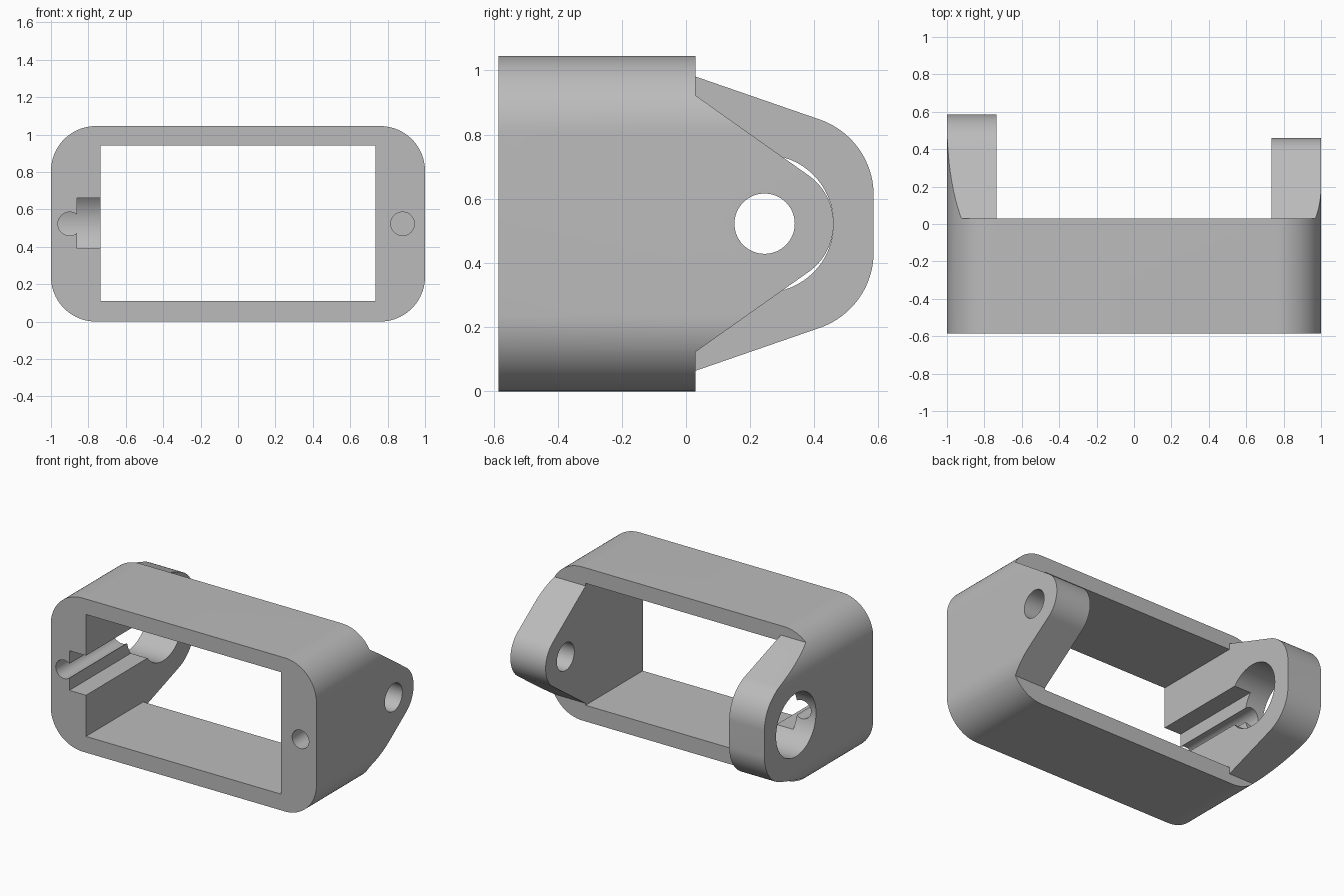
import bpy, bmesh
from math import cos, sin, radians, tau

cube = bpy.data.objects.get("Cube")
if cube:
    bpy.data.objects.remove(cube, do_unlink=True)

END, BACK, FRONT = 0.585, 0.03, -0.585   # lug tip, frame back, frame front
H, MID = 1.045, 0.5225                   # height and its middle
WALL, PIVOT = 0.735, 0.245               # inner wall x, pivot hole y

grey = bpy.data.materials.new("plain grey")
grey.use_nodes = True
grey.diffuse_color = (0.5, 0.5, 0.5, 1)
grey.node_tree.nodes["Principled BSDF"].inputs["Base Color"].default_value = grey.diffuse_color


def arc(cu, cv, r, a0, a1, steps=20):
    angles = [radians(a0 + (a1 - a0) * i / steps) for i in range(steps + 1)]
    return [(cu + r * cos(a), cv + r * sin(a)) for a in angles]


def circle(cu, cv, r, steps=64):
    return [(cu + r * cos(tau * i / steps), cv + r * sin(tau * i / steps)) for i in range(steps)]


def rect(u0, u1, v0, v1):
    return [(u0, v0), (u1, v0), (u1, v1), (u0, v1)]


def prism(name, profile, axis, lo, hi):
    """Extrude an (x, z) profile along y, or a (y, z) profile along x."""
    bm = bmesh.new()
    place = (lambda u, v, w: (w, u, v)) if axis == "x" else (lambda u, v, w: (u, w, v))
    a, b = ([bm.verts.new(place(u, v, w)) for u, v in profile] for w in (lo, hi))
    bm.faces.new(a)
    bm.faces.new(b)
    for i in range(len(a)):
        j = (i + 1) % len(a)
        bm.faces.new((a[i], a[j], b[j], b[i]))
    bmesh.ops.recalc_face_normals(bm, faces=bm.faces)
    mesh = bpy.data.meshes.new(name)
    bm.to_mesh(mesh)
    bm.free()
    mesh.materials.append(grey)
    obj = bpy.data.objects.new(name, mesh)
    bpy.context.collection.objects.link(obj)
    return obj


def cut(target, cutter):
    mod = target.modifiers.new("cut", "BOOLEAN")
    mod.operation, mod.solver, mod.object = "DIFFERENCE", "EXACT", cutter
    bpy.context.view_layer.objects.active = target
    bpy.ops.object.modifier_apply(modifier=mod.name)
    bpy.data.objects.remove(cutter, do_unlink=True)


def around_lug(root_z, tip):
    """Waste region behind the frame that leaves a lug of the given upper outline."""
    upper = [(BACK, root_z)] + tip
    lower = [(y, H - z) for y, z in reversed(upper)]
    if abs(upper[-1][1] - lower[0][1]) < 1e-4:
        lower = lower[1:]
    return upper + lower + [(BACK, -0.2), (0.8, -0.2), (0.8, 1.3), (BACK, 1.3)]


# Rounded block covering frame and lugs
R = 0.24
outline = []
for cx, cz, a in ((1 - R, H - R, 0), (R - 1, H - R, 90), (R - 1, R, 180), (1 - R, R, 270)):
    outline += arc(cx, cz, R, a, a + 90)
body = prism("servo_style_frame", outline, "y", FRONT, END)
body.name = "bracket_frame"

# Rectangular opening and the open space between the lugs
cut(body, prism("opening", rect(-WALL, WALL, 0.11, 0.94), "y", -0.8, 0.8))
cut(body, prism("back_space", rect(-WALL, WALL, -0.2, 1.3), "y", BACK, 0.8))

# Long blunt lug on the right, short pointed lug on the left
cut(body, prism("right_waste", around_lug(0.981, arc(0.335, 0.611, 0.25, 71.3, 0)), "x", -1.2, -WALL))
cut(body, prism("left_waste", around_lug(0.922, arc(0.276, MID, 0.184, 55.2, 0)), "x", WALL, 1.2))

# Pivot holes through the lugs
cut(body, prism("large_pivot", circle(PIVOT, MID, 0.215), "x", -1.2, -0.6))
cut(body, prism("small_pivot", circle(PIVOT, MID, 0.094), "x", 0.6, 1.2))

# Slot in the right wall and screw holes from the front
cut(body, prism("slot", rect(-0.86, -0.6, 0.39, 0.66), "y", -0.8, PIVOT))
cut(body, prism("right_screw", circle(-0.9, MID, 0.063, 40), "y", -0.8, PIVOT))
cut(body, prism("left_screw", circle(0.88, MID, 0.063, 40), "y", -0.8, 0.0))

bpy.ops.object.select_all(action="DESELECT")
body.select_set(True)
bpy.context.view_layer.objects.active = body
bpy.ops.object.shade_smooth_by_angle(angle=radians(25))
